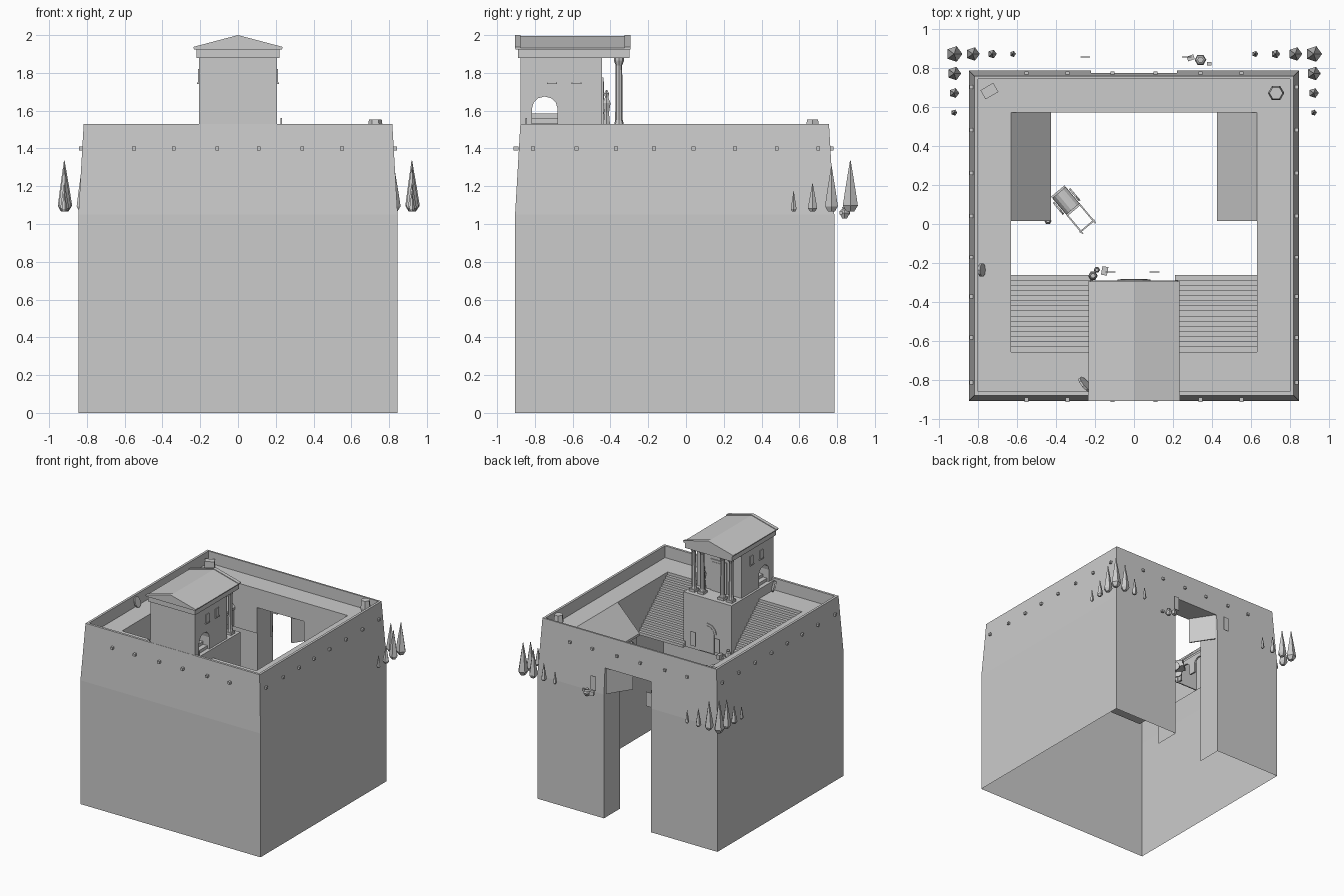
import bpy, bmesh, math
from mathutils import Matrix

if "Cube" in bpy.data.objects:
    bpy.data.objects.remove(bpy.data.objects["Cube"])

GREY = bpy.data.materials.new("plain grey")
GREY.diffuse_color = (0.6, 0.6, 0.6, 1)
GREY.use_nodes = True
GREY.node_tree.nodes["Principled BSDF"].inputs["Base Color"].default_value = GREY.diffuse_color


def mesh(name, verts, faces, mx=None):
    bm = bmesh.new()
    vs = [bm.verts.new(v) for v in verts]
    for f in faces:
        bm.faces.new([vs[i] for i in f])
    bmesh.ops.recalc_face_normals(bm, faces=bm.faces)
    if mx:
        bm.transform(mx)
    me = bpy.data.meshes.new(name)
    bm.to_mesh(me)
    bm.free()
    me.materials.append(GREY)
    ob = bpy.data.objects.new(name, me)
    bpy.context.collection.objects.link(ob)
    return ob


def prism(name, pts, axis, a, b, mx=None):
    """Closed 2D profile pushed along an axis from a to b."""
    put = {'x': lambda p, t: (t, p[0], p[1]), 'y': lambda p, t: (p[0], t, p[1]),
           'z': lambda p, t: (p[0], p[1], t)}[axis]
    n = len(pts)
    v = [put(p, a) for p in pts] + [put(p, b) for p in pts]
    f = [list(range(n)), list(range(n, 2 * n))[::-1]]
    f += [[i, (i + 1) % n, n + (i + 1) % n, n + i] for i in range(n)]
    return mesh(name, v, f, mx)


def box(name, x0, x1, y0, y1, z0, z1, mx=None):
    return prism(name, [(x0, y0), (x1, y0), (x1, y1), (x0, y1)], 'z', z0, z1, mx)


def lathe(name, prof, n, loc, mx=None):
    """Stack of n-sided rings (radius, height)."""
    v, f = [], []
    for r, z in prof:
        v += [(loc[0] + r * math.cos(2 * math.pi * i / n), loc[1] + r * math.sin(2 * math.pi * i / n),
               loc[2] + z) for i in range(n)]
    for k in range(len(prof) - 1):
        f += [[k * n + i, k * n + (i + 1) % n, (k + 1) * n + (i + 1) % n, (k + 1) * n + i] for i in range(n)]
    f += [list(range(n))[::-1], list(range((len(prof) - 1) * n, len(prof) * n))]
    return mesh(name, v, f, mx)


def arch(c, w, zb, spring, rise, n=6):
    return [(c + w, zb)] + [(c + w * math.cos(math.pi * i / n), spring + rise * math.sin(math.pi * i / n))
                            for i in range(n + 1)] + [(c - w, zb)]


def turn(x, y, z, deg):
    return Matrix.Translation((x, y, z)) @ Matrix.Rotation(math.radians(deg), 4, 'Z')


# fortress shell: rings from outer foot, over the parapet, to the inner court wall
G = 0.22
RINGS = [(.845, -.905, .785, 0), (.845, -.905, .785, 1.05), (.832, -.892, .772, 1.27),
         (.817, -.877, .757, 1.53), (.797, -.857, .742, 1.53), (.797, -.857, .742, 1.43),
         (.63, -.68, .57, 1.43), (.63, -.68, .57, 1.27), (.63, -.68, .57, 1.05)]
V, F = [], []
for x, y0, y1, z in RINGS:
    V += [(-x, y0, z), (x, y0, z), (x, y1, z), (G, y1, z), (-G, y1, z), (-x, y1, z)]
for k in range(len(RINGS) - 1):
    for i in range(6):
        if i == 3 and k in (0, 1, 7):      # gate opening
            continue
        j = (i + 1) % 6
        F.append([k * 6 + i, k * 6 + j, k * 6 + 6 + j, k * 6 + 6 + i])
V += [(G, .57, 0), (-G, .57, 0)]
F += [[3, 9, 15, 45, 51, 54], [4, 10, 16, 46, 52, 55], [15, 16, 46, 45]]
mesh("fortress_wall", V, F)

# gate leaves standing ajar inwards
for s, a in ((1, -123), (-1, -57)):
    box("gate_leaf", 0, .22, -.005, .005, 1.05, 1.27, turn(s * .215, .765, 0, a))

# beam ends around the wall
for x in (-.55, -.34, -.11, .11, .34, .55):
    for y in (-.9, .768):
        box("beam_end", x - .01, x + .01, y - .012, y + .012, 1.39, 1.41)
for y in (-.81, -.58, -.37, -.17, .04, .26, .48, .70):
    for x in (-.83, .83):
        box("beam_end", x - .012, x + .012, y - .01, y + .01, 1.39, 1.41)

# seating steps either side of the temple
N = 16
steps = [(-.68, 1.05), (-.26, 1.05)]
for i in range(N):
    y, z = -.26 - i * .42 / N, 1.05 + (i + 1) * .38 / N
    steps += [(y, z), (y - .42 / N, z)]
for s in (-1, 1):
    prism("seating_steps", steps, 'x', s * .21, s * .63)

# temple: podium, cell with arched passage, portico, roof
box("temple_podium", -.225, .225, -.86, -.29, 1.05, 1.51)
cell = [(-.875, 1.43), (-.875, 1.88), (-.445, 1.88), (-.445, 1.43)] + arch(-.748, .068, 1.43, 1.61, .065)
prism("temple_cell", cell, 'x', -.207, .207)
for i in range(3):
    box("passage_step", -.19 + .04 * i, .19 - .04 * i, -.815, -.681, 1.5, 1.535 + .025 * i)
box("cornice", -.22, .22, -.89, -.30, 1.88, 1.93)
box("cornice_lip", -.232, .232, -.903, -.295, 1.925, 1.933)
prism("temple_roof", [(-.232, 1.933), (.232, 1.933), (0, 1.995)], 'y', -.89, -.31)
for y in (-.905, -.325):
    prism("pediment", [(-.235, 1.93), (.235, 1.93), (.235, 1.938), (0, 2), (-.235, 1.938)],
          'y', y, y + .03)
for x in (-.175, -.095, .095, .175):
    box("column_foot", x - .028, x + .028, -.383, -.327, 1.51, 1.53)
    lathe("column", [(.025, 0), (.02, .02), (.017, .31), (.027, .335), (.027, .35)], 8, (x, -.355, 1.53))
for s in (-1, 1):
    for y in (-.71, -.58):
        box("side_window", s * .205, s * .213, y - .022, y + .022, 1.75, 1.82)
        box("window_sill", s * .205, s * .217, y - .026, y + .026, 1.742, 1.75)
box("shrine_door_frame", -.075, .075, -.447, -.437, 1.51, 1.775)
box("shrine_door", -.058, .058, -.44, -.434, 1.51, 1.755)
lathe("shrine_statue", [(.022, 0), (.014, .08), (.024, .13), (.01, .16), (.015, .18), (.004, .2)], 6,
      (.13, -.42, 1.51))
prism("podium_door_frame", arch(0, .085, 1.06, 1.23, .075), 'y', -.292, -.284)
prism("podium_door", arch(0, .068, 1.06, 1.22, .066), 'y', -.29, -.281)

# lean-to buildings along the court walls
for s in (-1, 1):
    prism("lean_to_roof", [(s * .63, 1.43), (s * .425, 1.22), (s * .425, 1.20), (s * .63, 1.41)],
          'y', .015, .57)
    front = [(.03, 1.06), (.03, 1.22), (.57, 1.22), (.57, 1.06)]
    for c in (.46, .29, .12):
        front += arch(c, .055, 1.06, 1.13, .05)
    prism("arcade_wall", front, 'x', s * .437, s * .452)
    prism("lean_to_end", [(s * .63, 1.05), (s * .44, 1.05), (s * .44, 1.21), (s * .63, 1.41)],
          'y', .025, .035)

# cypress trees outside the back corners
for s in (-1, 1):
    for x, y, h, r in ((.92, .87, .27, .042), (.825, .87, .24, .036), (.725, .87, .15, .023),
                       (.62, .87, .11, .016), (.92, .77, .24, .036), (.92, .67, .15, .026),
                       (.92, .57, .11, .016)):
        lathe("cypress", [(r * .5, 0), (r, h * .12), (r * .66, h * .45), (r * .05, h)], 5, (s * x, y, 1.065))

# hanging banners by the gate and podium door
for x, y in ((-.25, .855), (.27, .855), (-.12, -.245), (.105, -.245)):
    box("banner", x - .025, x + .025, y - .002, y + .002, 1.10, 1.22)

# hay cart in the court
cart = turn(-.345, .115, 1.06, -50)
box("cart_bed", -.07, .06, -.045, .045, .045, .07, cart)
hay = [(.045 * math.cos(math.pi * i / 7), .07 + .05 * math.sin(math.pi * i / 7)) for i in range(8)]
prism("cart_load", hay, 'x', -.06, .05, cart)
for s in (-1, 1):
    box("cart_shaft", .05, .18, s * .042 - .004, s * .042 + .004, .045, .055, cart)
    lathe("cart_wheel", [(.04, -.005), (.04, .005)], 10, (0, 0, 0),
          cart @ Matrix.Translation((0, s * .054, .04)) @ Matrix.Rotation(math.pi / 2, 4, 'X'))
box("cart_prop", .16, .168, -.05, .05, .042, .05, cart)


# loose goods: sacks, jars and crates
def crate(x, y, z, w, h, a):
    box("crate", -w, w, -w * .7, w * .7, 0, h, turn(x, y, z, a))


def jar(x, y, z, r, h):
    lathe("jar", [(r * .5, 0), (r, h * .45), (r * .8, h * .75), (r * .4, h * .85), (r * .55, h)], 6, (x, y, z))


crate(-.15, -.24, 1.06, .022, .04, 80)
jar(-.21, -.265, 1.06, .024, .08)
jar(-.19, -.235, 1.06, .016, .05)
jar(.34, .84, 1.03, .03, .06)
crate(.29, .85, 1.05, .018, .035, 20)
crate(.385, .82, 1.05, .012, .02, 0)
jar(-.44, .015, 1.06, .018, .07)
crate(-.74, .68, 1.43, .038, .06, 30)
lathe("barrel", [(.032, 0), (.042, .06), (.034, .122)], 6, (.727, .67, 1.43))
lathe("shield", [(.035, -.006), (.035, .006)], 10, (0, 0, 0),
      Matrix.Translation((-.78, -.235, 1.475)) @ Matrix.Rotation(1.25, 4, 'Y') @ Matrix.Scale(1.3, 4, (1, 0, 0)))
lathe("shield", [(.045, -.006), (.045, .006)], 10, (0, 0, 0),
      Matrix.Translation((-.25, -.82, 1.48)) @ Matrix.Rotation(.7, 4, 'Z') @ Matrix.Rotation(1.25, 4, 'Y'))
box("leaning_spear", .225, .232, -.85, -.843, 1.43, 1.56)
